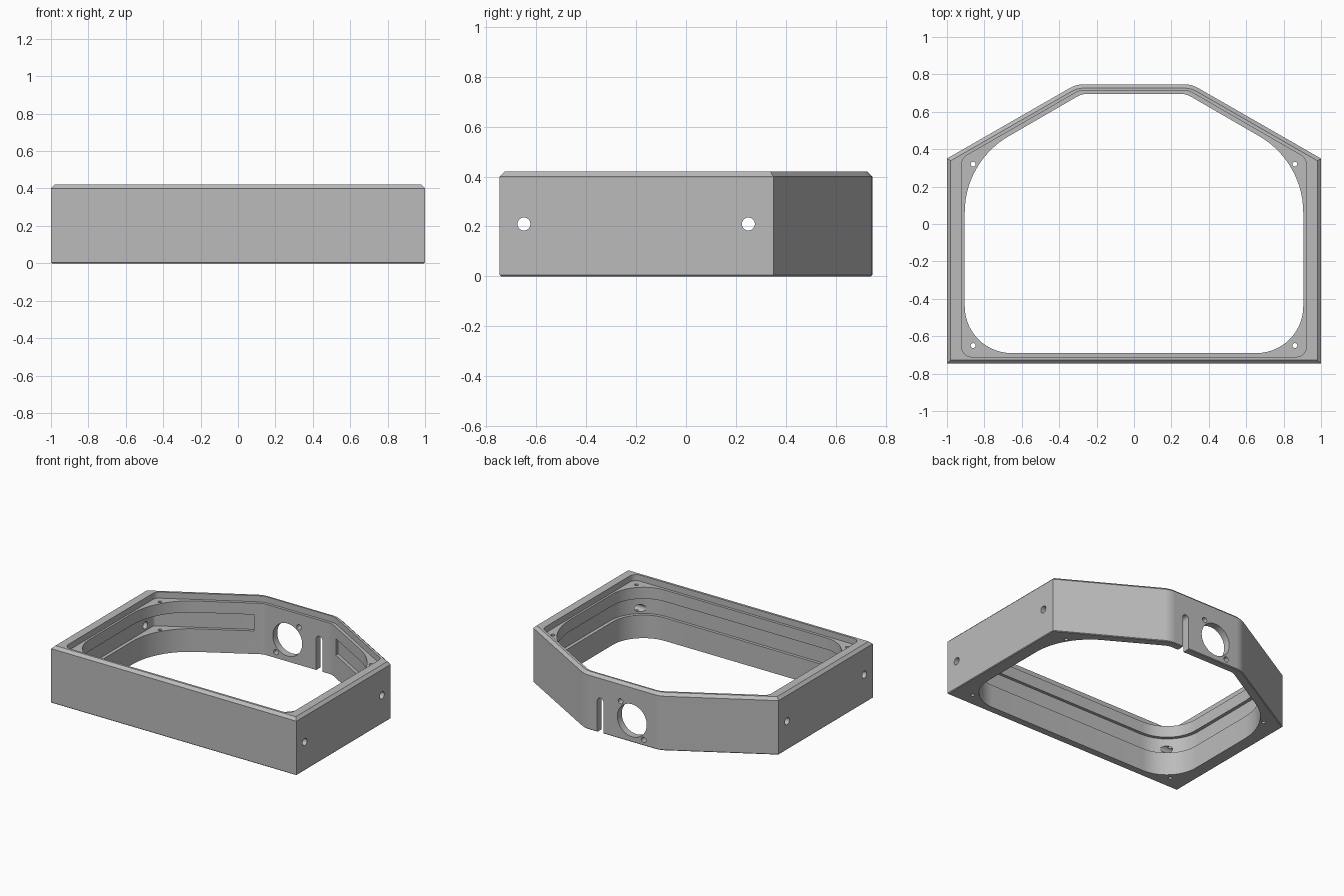
import bpy, bmesh, math
from mathutils import Vector, Matrix

if "Cube" in bpy.data.objects:
    bpy.data.objects.remove(bpy.data.objects["Cube"])

HEIGHT = 0.42


def mirrored(half):
    """Right-hand corners (x, y, radius), front to back, mirrored to a full loop."""
    return half + [(-x, y, r) for x, y, r in reversed(half)]


def offset(corners, d):
    """Move every side of a counter-clockwise outline inward by d."""
    pts = [Vector(c[:2]) for c in corners]
    out = []
    for i, p in enumerate(pts):
        a = (p - pts[i - 1]).normalized()
        b = (pts[(i + 1) % len(pts)] - p).normalized()
        na, nb = Vector((-a.y, a.x)), Vector((-b.y, b.x))
        q = p + (na + nb) * d / (1 + na.dot(nb))
        out.append((q.x, q.y, corners[i][2]))
    return out


def fillet(corners, steps=14):
    """Replace each corner by an arc of its radius."""
    pts = [Vector(c[:2]) for c in corners]
    loop = []
    for i, p in enumerate(pts):
        r = corners[i][2]
        if r == 0:
            loop.append(p)
            continue
        u = (pts[i - 1] - p).normalized()
        v = (pts[(i + 1) % len(pts)] - p).normalized()
        half = u.angle(v) / 2
        centre = p + (u + v).normalized() * r / math.sin(half)
        start = p + u * r / math.tan(half) - centre
        end = p + v * r / math.tan(half) - centre
        a0 = math.atan2(start.y, start.x)
        sweep = math.atan2(start.x * end.y - start.y * end.x, start.dot(end))
        for k in range(steps + 1):
            t = a0 + sweep * k / steps
            loop.append(centre + Vector((math.cos(t), math.sin(t))) * r)
    return loop


def loft(name, levels, matrix=None):
    """Solid through (outline, z) levels."""
    bm = bmesh.new()
    rings = [[bm.verts.new((p.x, p.y, z)) for p in fillet(c)] for c, z in levels]
    n = len(rings[0])
    for lo, hi in zip(rings, rings[1:]):
        for i in range(n):
            j = (i + 1) % n
            bm.faces.new((lo[i], lo[j], hi[j], hi[i]))
    bm.faces.new(rings[0][::-1])
    bm.faces.new(rings[-1])
    if matrix:
        bm.transform(matrix)
    bmesh.ops.recalc_face_normals(bm, faces=bm.faces)
    mesh = bpy.data.meshes.new(name)
    bm.to_mesh(mesh)
    bm.free()
    ob = bpy.data.objects.new(name, mesh)
    bpy.context.collection.objects.link(ob)
    return ob


def drill(name, centre, radius, length, axis):
    turn = {"X": (0, math.pi / 2, 0), "Y": (math.pi / 2, 0, 0), "Z": (0, 0, 0)}[axis]
    bpy.ops.mesh.primitive_cylinder_add(vertices=40, radius=radius, depth=length,
                                        location=centre, rotation=turn)
    bpy.context.object.name = name
    return bpy.context.object


# Outer body with a top chamfer and a fine bottom edge
outline = mirrored([(1, -0.747, 0), (1, 0.35, 0), (0.308, 0.747, 0.15)])
frame = loft("frame", [(offset(outline, 0.005), 0), (outline, 0.005),
                       (outline, HEIGHT - 0.02), (offset(outline, 0.02), HEIGHT)])

# Main opening, lid recess and inner wall channel
opening = mirrored([(0.905, -0.69, 0.25), (0.905, 0.333, 0.47), (0.28, 0.695, 0.1)])
recess = mirrored([(0.92, -0.71, 0.05), (0.92, 0.352, 0.05), (0.29, 0.715, 0.12)])
channel = mirrored([(0.93, -0.712, 0.27), (0.93, 0.346, 0.03),
                    (0.334, 0.69, 0), (0.334, 0.55, 0)])
cutters = [
    loft("opening_cutter", [(opening, -0.1), (opening, 0.6)]),
    loft("recess_cutter", [(recess, 0.375), (recess, 0.6)]),
    loft("channel_cutter", [(channel, 0.17), (channel, 0.29)]),
]

# Lid screw holes and side mounting holes
for y in (-0.65, 0.32):
    for x in (-0.86, 0.86):
        cutters.append(drill("screw_hole_cutter", (x, y, 0.2), 0.013, 1, "Z"))
for y in (-0.65, 0.25):
    cutters.append(drill("side_hole_cutter", (0, y, 0.21), 0.026, 2.4, "X"))

# Connector opening with its two fixing holes in the back wall
cx, cz = -0.083, 0.16
cutters.append(drill("connector_cutter", (cx, 0.75, cz), 0.12, 0.3, "Y"))
for s in (-1, 1):
    cutters.append(drill("fixing_hole_cutter", (cx + s * 0.094, 0.75, cz + s * 0.117),
                         0.019, 0.3, "Y"))

# Round-topped slot open at the bottom of the back wall
slot = [(0.151, -0.1, 0), (0.201, -0.1, 0), (0.201, 0.255, 0.0245), (0.151, 0.255, 0.0245)]
cutters.append(loft("slot_cutter", [(slot, -0.9), (slot, -0.6)],
                    Matrix.Rotation(math.pi / 2, 4, "X")))

# Cut everything out of the body
bpy.ops.object.select_all(action="DESELECT")
bpy.context.view_layer.objects.active = frame
frame.select_set(True)
for cutter in cutters:
    cutter.hide_render = True
    mod = frame.modifiers.new("cut", "BOOLEAN")
    mod.operation = "DIFFERENCE"
    mod.solver = "EXACT"
    mod.object = cutter
    bpy.ops.object.modifier_apply(modifier=mod.name)
for cutter in cutters:
    bpy.data.objects.remove(cutter)

# Single grey finish
grey = bpy.data.materials.new("grey")
grey.use_nodes = True
colour = (0.5, 0.5, 0.5, 1)
grey.diffuse_color = colour
grey.node_tree.nodes["Principled BSDF"].inputs["Base Color"].default_value = colour
frame.data.materials.clear()
frame.data.materials.append(grey)
bpy.ops.object.shade_smooth_by_angle(angle=math.radians(25))
